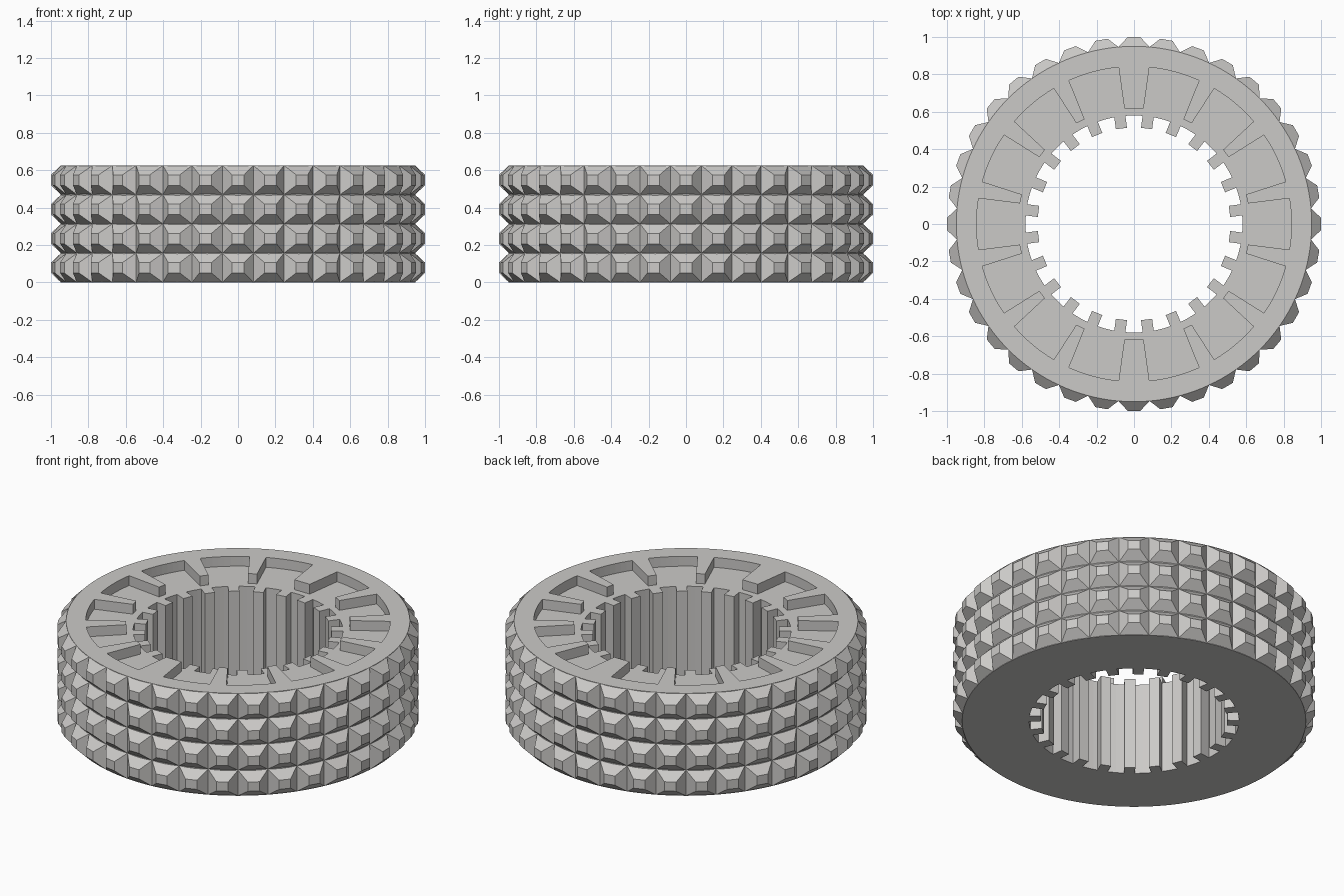
import bpy, bmesh, math
from mathutils import Vector

if "Cube" in bpy.data.objects:
    bpy.data.objects.remove(bpy.data.objects["Cube"])

HEIGHT, FLOOR = 0.625, 0.565      # overall height, recessed pocket floor
R_OUT, R_BORE, R_TOOTH = 0.95, 0.58, 0.515
ROWS, STUDS, TEETH = 4, 36, 24

gray = bpy.data.materials.new("light_gray")
gray.diffuse_color = (0.60, 0.59, 0.575, 1)
gray.use_nodes = True
gray.node_tree.nodes["Principled BSDF"].inputs["Base Color"].default_value = gray.diffuse_color


def turn(x, y, deg):
    a = math.radians(deg)
    return (x * math.cos(a) - y * math.sin(a), x * math.sin(a) + y * math.cos(a))


def finish(bm, name):
    mesh = bpy.data.meshes.new(name)
    bm.to_mesh(mesh)
    bm.free()
    mesh.materials.append(gray)
    obj = bpy.data.objects.new(name, mesh)
    bpy.context.collection.objects.link(obj)
    return obj


def ring(bm, points, z):
    return [bm.verts.new((x, y, z)) for x, y in points]


def wall(bm, low, high):
    n = len(low)
    for i in range(n):
        j = (i + 1) % n
        bm.faces.new((low[i], low[j], high[j], high[i]))


def cap(bm, outer, inner, up):
    # fill the flat area between two closed loops
    edges = []
    for loop in (outer, inner):
        for i, v in enumerate(loop):
            w = loop[(i + 1) % len(loop)]
            edges.append(bm.edges.get((v, w)) or bm.edges.new((v, w)))
    result = bmesh.ops.triangle_fill(bm, edges=edges, use_beauty=True,
                                     normal=Vector((0, 0, up)))
    for f in result["geom"]:
        if isinstance(f, bmesh.types.BMFace):
            f.normal_update()
            if f.normal.z * up < 0:
                f.normal_flip()


# outer circle
outer = [turn(R_OUT, 0, 360 * i / 144) for i in range(144)]

# splined bore outline
bore = []
half = 0.03
root = math.sqrt(R_BORE ** 2 - half ** 2)
gap = math.degrees(math.asin(half / R_BORE))
step = 360 / TEETH
for k in range(TEETH):
    a = step * (k + 0.5)
    for x, y in ((root, -half), (R_TOOTH, -half), (R_TOOTH, half), (root, half)):
        bore.append(turn(x, y, a))
    for t in (0.25, 0.5, 0.75):
        bore.append(turn(R_BORE, 0, a + gap + (step - 2 * gap) * t))

# pocket outline: two groups of seven wide pockets, separated by ribs
pockets = []
for side in (0, 180):
    for k in range(-3, 4):
        a = side + 25 * k
        pockets.append(turn(0.61, -0.110, a))
        for i in range(9):
            pockets.append(turn(0.842, 0, a + 9.4 * (i - 4) / 4))
        pockets.append(turn(0.61, 0.110, a))

# ring body
bm = bmesh.new()
out_low, out_high = ring(bm, outer, 0), ring(bm, outer, HEIGHT)
bore_low, bore_high = ring(bm, bore, 0), ring(bm, bore, FLOOR)
rim_low, rim_high = ring(bm, pockets, FLOOR), ring(bm, pockets, HEIGHT)
wall(bm, out_low, out_high)
wall(bm, bore_high, bore_low)
wall(bm, rim_high, rim_low)
cap(bm, out_low, bore_low, -1)
cap(bm, rim_low, bore_high, 1)
cap(bm, out_high, rim_high, 1)
bmesh.ops.recalc_face_normals(bm, faces=bm.faces[:])
finish(bm, "ring_body")

# truncated pyramid studs around the outside
bm = bmesh.new()
pitch = HEIGHT / ROWS
edge_x = R_OUT * math.cos(math.pi / STUDS)
edge_y = R_OUT * math.sin(math.pi / STUDS)
signs = ((-1, -1), (1, -1), (1, 1), (-1, 1))
for row in range(ROWS):
    zc = pitch * (row + 0.5)
    for k in range(STUDS):
        a = 360 * k / STUDS
        base, tip = [], []
        for sy, sz in signs:
            base.append(bm.verts.new((*turn(edge_x, sy * edge_y, a), zc + sz * pitch / 2)))
            tip.append(bm.verts.new((*turn(1.0, sy * 0.033, a), zc + sz * 0.028)))
        wall(bm, base, tip)
        bm.faces.new(tip)
        bm.faces.new(base[::-1])
finish(bm, "grip_studs")
